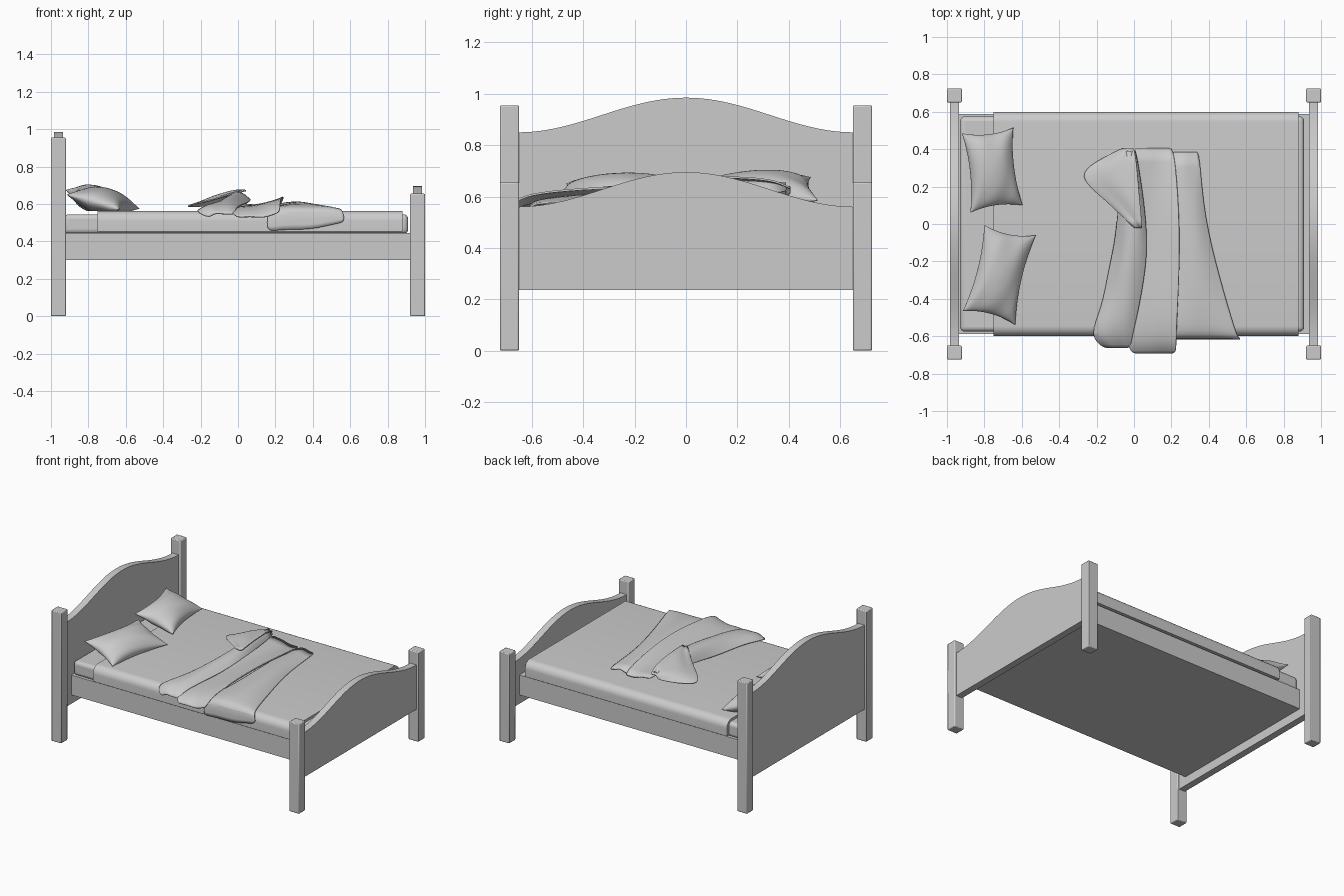
import bpy, bmesh, math
from mathutils import Vector

if "Cube" in bpy.data.objects:
    bpy.data.objects.remove(bpy.data.objects["Cube"])


def make(name, verts, faces):
    me = bpy.data.meshes.new(name)
    me.from_pydata(verts, [], faces)
    bm = bmesh.new()
    bm.from_mesh(me)
    bmesh.ops.remove_doubles(bm, verts=bm.verts, dist=1e-5)
    bmesh.ops.recalc_face_normals(bm, faces=bm.faces)
    bm.to_mesh(me)
    bm.free()
    ob = bpy.data.objects.new(name, me)
    bpy.context.collection.objects.link(ob)
    return ob


def smooth(ob, angle=40):
    bpy.ops.object.select_all(action='DESELECT')
    ob.select_set(True)
    bpy.context.view_layer.objects.active = ob
    bpy.ops.object.shade_smooth_by_angle(angle=math.radians(angle))


def prism(name, outline, x0, x1):
    """Extrude a (y, z) outline along x."""
    n = len(outline)
    verts = [(x, y, z) for x in (x0, x1) for y, z in outline]
    faces = [tuple(range(n)), tuple(range(n, 2 * n))]
    faces += [(i, (i + 1) % n, n + (i + 1) % n, n + i) for i in range(n)]
    return make(name, verts, faces)


def box(name, x0, x1, y0, y1, z0, z1, bevel=0.0, segments=2):
    ob = prism(name, [(y0, z0), (y1, z0), (y1, z1), (y0, z1)], x0, x1)
    if bevel:
        mod = ob.modifiers.new("Bevel", 'BEVEL')
        mod.width, mod.segments = bevel, segments
        smooth(ob)
    return ob


def grid_faces(rows, cols, start=0):
    return [(start + i * cols + j, start + i * cols + j + 1,
             start + (i + 1) * cols + j + 1, start + (i + 1) * cols + j)
            for i in range(rows - 1) for j in range(cols - 1)]


# Posts
for side, label in ((-1, "front"), (1, "back")):
    y0, y1 = sorted((side * 0.65, side * 0.725))
    box(f"head_post_{label}", -1.0, -0.92, y0, y1, 0, 0.955, 0.006)
    box(f"foot_post_{label}", 0.92, 1.0, y0, y1, 0, 0.655, 0.006)


# Arched end boards
def board(name, x0, x1, edge_z):
    n = 48
    top = []
    for i in range(n + 1):
        y = 0.655 - 1.31 * i / n
        top.append((y, edge_z + 0.0675 * (1 + math.cos(math.pi * y / 0.655))))
    smooth(prism(name, [(-0.655, 0.235), (0.655, 0.235)] + top, x0, x1))


board("headboard", -0.985, -0.935, 0.85)
board("footboard", 0.935, 0.985, 0.56)

# Base, mattress and sheet
box("bed_base", -0.94, 0.94, -0.587, 0.587, 0.30, 0.445)
box("mattress", -0.93, 0.91, -0.575, 0.575, 0.44, 0.545, 0.025, 4)

r, arc = 0.055, 8
profile = [(-0.6, 0.453), (0.6, 0.453)]
for k in range(arc + 1):
    a = math.pi / 2 * k / arc
    profile.append((0.6 - r + r * math.cos(a), 0.563 - r + r * math.sin(a)))
for k in range(arc + 1):
    a = math.pi / 2 * (1 + k / arc)
    profile.append((-0.6 + r + r * math.cos(a), 0.563 - r + r * math.sin(a)))
smooth(prism("sheet", profile, -0.75, 0.88))


# Pillows: two puffed grids with pinched sides, leaning on the headboard
def pillow(name, corners, half):
    a, b, c, d = (Vector(p) for p in corners)
    normal = (b - a).cross(d - a).normalized()
    if normal.z < 0:
        normal.negate()
    n = 28
    verts, faces = [], []
    for side in (1, -1):
        faces += grid_faces(n + 1, n + 1, len(verts))
        for i in range(n + 1):
            for j in range(n + 1):
                u, v = math.sin(math.pi * (i / n - 0.5)), math.sin(math.pi * (j / n - 0.5))
                puff = max(0, (1 - u * u) * (1 - v * v)) ** 0.5
                s = (u * (1 - 0.17 * (1 - v * v)) + 1) / 2
                t = (v * (1 - 0.10 * (1 - u * u)) + 1) / 2
                p = a.lerp(b, s).lerp(d.lerp(c, s), t)
                crease = 1 + 0.07 * math.sin(7 * u + 3 * v) * (u * u + v * v)
                p += normal * side * half * puff * crease
                p.z = max(p.z, 0.562)
                verts.append(p)
    smooth(make(name, verts, faces), 80)


pillow("pillow_back", [(-0.92, 0.485, 0.675), (-0.645, 0.515, 0.585),
                       (-0.595, 0.10, 0.57), (-0.875, 0.06, 0.66)], 0.075)
pillow("pillow_front", [(-0.80, -0.005, 0.665), (-0.525, -0.06, 0.575),
                        (-0.635, -0.54, 0.57), (-0.915, -0.465, 0.65)], 0.072)


# Rumpled blanket: each fold is rows of (y, x_left, x_right, z_left, z_mid, z_right)
def fold(name, rows):
    cols = 9
    verts = []
    for y, xl, xr, zl, zm, zr in rows:
        for j in range(cols):
            t = j / (cols - 1)
            z = (zl * (1 - t) * (1 - 2 * t) + zm * 4 * t * (1 - t) + zr * t * (2 * t - 1))
            ripple = 0.004 * math.sin(9 * t + 11 * y)
            verts.append((xl + (xr - xl) * t, y, z + ripple))
    ob = make(name, verts, grid_faces(len(rows), cols))
    sub = ob.modifiers.new("Subdivision", 'SUBSURF')
    sub.levels = sub.render_levels = 2
    solid = ob.modifiers.new("Solidify", 'SOLIDIFY')
    solid.thickness, solid.offset = 0.007, 0
    smooth(ob, 60)


fold("blanket_right", [
    (0.385, 0.20, 0.35, 0.575, 0.585, 0.57),
    (0.05, 0.20, 0.37, 0.59, 0.612, 0.572),
    (-0.30, 0.20, 0.46, 0.58, 0.61, 0.572),
    (-0.57, 0.17, 0.54, 0.578, 0.597, 0.577),
    (-0.615, 0.16, 0.56, 0.55, 0.57, 0.56),
    (-0.613, 0.15, 0.575, 0.455, 0.468, 0.50)])
fold("blanket_middle", [
    (0.405, -0.01, 0.215, 0.61, 0.582, 0.575),
    (0.10, 0.02, 0.24, 0.60, 0.60, 0.625),
    (-0.20, 0.03, 0.245, 0.59, 0.60, 0.642),
    (-0.50, -0.02, 0.23, 0.58, 0.60, 0.625),
    (-0.64, -0.04, 0.225, 0.565, 0.575, 0.60),
    (-0.69, -0.01, 0.225, 0.535, 0.53, 0.555)])
fold("blanket_left", [
    (0.39, -0.06, 0.01, 0.60, 0.65, 0.61),
    (0.10, -0.08, 0.055, 0.60, 0.668, 0.625),
    (-0.10, -0.10, 0.07, 0.58, 0.655, 0.62),
    (-0.25, -0.135, 0.06, 0.575, 0.64, 0.61),
    (-0.45, -0.17, 0.025, 0.572, 0.62, 0.60),
    (-0.60, -0.24, -0.01, 0.568, 0.60, 0.58),
    (-0.66, -0.16, -0.02, 0.53, 0.55, 0.54)])
fold("blanket_flap", [
    (0.405, -0.06, 0.00, 0.61, 0.635, 0.63),
    (0.35, -0.17, 0.01, 0.59, 0.645, 0.66),
    (0.26, -0.32, 0.02, 0.582, 0.635, 0.675),
    (0.13, -0.15, 0.03, 0.61, 0.66, 0.68),
    (-0.02, 0.00, 0.045, 0.665, 0.67, 0.665)])
